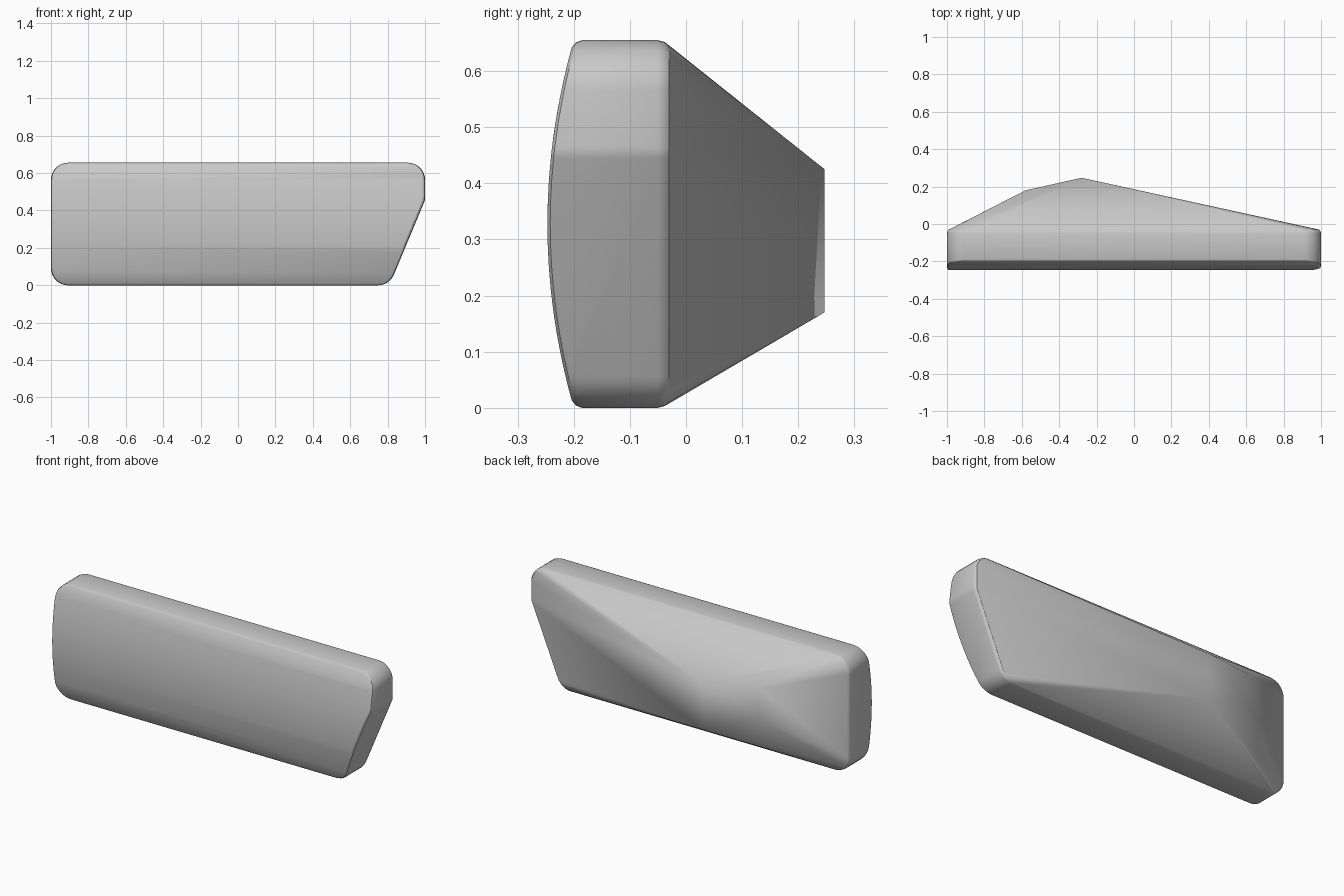
import bpy, bmesh, math
from mathutils import Vector

cube = bpy.data.objects.get("Cube")
if cube:
    bpy.data.objects.remove(cube, do_unlink=True)

HEIGHT = 0.655
MID = HEIGHT / 2
# Outline corners seen from the front: x, z, rounding radius
CORNERS = [(-1, 0, 0.09), (0.81, 0, 0.09), (1, 0.455, 0.06),
           (1, HEIGHT, 0.09), (-1, HEIGHT, 0.09)]


def corner_arc(prev, here, following, radius, steps=7):
    """Points of a fillet at one outline corner."""
    a, b = (prev - here).normalized(), (following - here).normalized()
    half = a.angle(b) / 2
    centre = here + (a + b).normalized() * radius / math.sin(half)
    start = here + a * radius / math.tan(half) - centre
    end = here + b * radius / math.tan(half) - centre
    return [centre + start.lerp(end, i / steps).normalized() * radius
            for i in range(steps + 1)]


def rounded_outline():
    """Rounded outline, with extra points on the upright sides."""
    flat = [Vector((x, z)) for x, z, r in CORNERS]
    count = len(flat)
    arcs = [corner_arc(flat[i - 1], flat[i], flat[(i + 1) % count], CORNERS[i][2])
            for i in range(count)]
    points = []
    for i, arc in enumerate(arcs):
        points += arc
        last, first = arc[-1], arcs[(i + 1) % count][0]
        pieces = max(1, round(abs(first.y - last.y) / 0.04))
        points += [last.lerp(first, k / pieces) for k in range(1, pieces)]
    return points


def inset(points, amount):
    result = []
    for i, p in enumerate(points):
        along = (points[(i + 1) % len(points)] - points[i - 1]).normalized()
        result.append(p + Vector((-along.y, along.x)) * amount)
    return result


def bulge(z):
    """Depth of the curved front at height z."""
    return -0.247 + 0.047 * ((z - MID) / MID) ** 2


# Housing: bowed front, straight rim, faceted tapering back
outline = rounded_outline()
cloud = []
for amount, offset in ((0.013, 0), (0.004, 0.005), (0, 0.014)):
    cloud += [(p.x, bulge(p.y) + offset, p.y) for p in inset(outline, amount)]
for amount, depth in ((0, -0.05), (0.003, -0.038), (0.01, -0.03)):
    cloud += [(p.x, depth, p.y) for p in inset(outline, amount)]
# Two upright ridges of the back
for x, y, low, high in ((-0.28, 0.247, 0.17, 0.425), (-0.58, 0.18, 0.29, 0.455)):
    cloud += [(x, y, low), (x, y, high)]

bm = bmesh.new()
for co in cloud:
    bm.verts.new(co)
bmesh.ops.convex_hull(bm, input=bm.verts)
loose = [v for v in bm.verts if not v.link_faces]
bmesh.ops.delete(bm, geom=loose, context='VERTS')
bmesh.ops.dissolve_limit(bm, angle_limit=math.radians(0.3),
                         verts=bm.verts, edges=bm.edges)
bmesh.ops.recalc_face_normals(bm, faces=bm.faces)
mesh = bpy.data.meshes.new("housing")
bm.to_mesh(mesh)
bm.free()
housing = bpy.data.objects.new("housing", mesh)
bpy.context.collection.objects.link(housing)

# Plain grey finish
grey = bpy.data.materials.new("plain grey")
grey.use_nodes = True
colour = (0.58, 0.58, 0.58, 1)
grey.diffuse_color = colour
grey.node_tree.nodes["Principled BSDF"].inputs["Base Color"].default_value = colour
mesh.materials.append(grey)

bpy.ops.object.select_all(action='DESELECT')
housing.select_set(True)
bpy.context.view_layer.objects.active = housing
bpy.ops.object.shade_smooth_by_angle(angle=math.radians(28))
